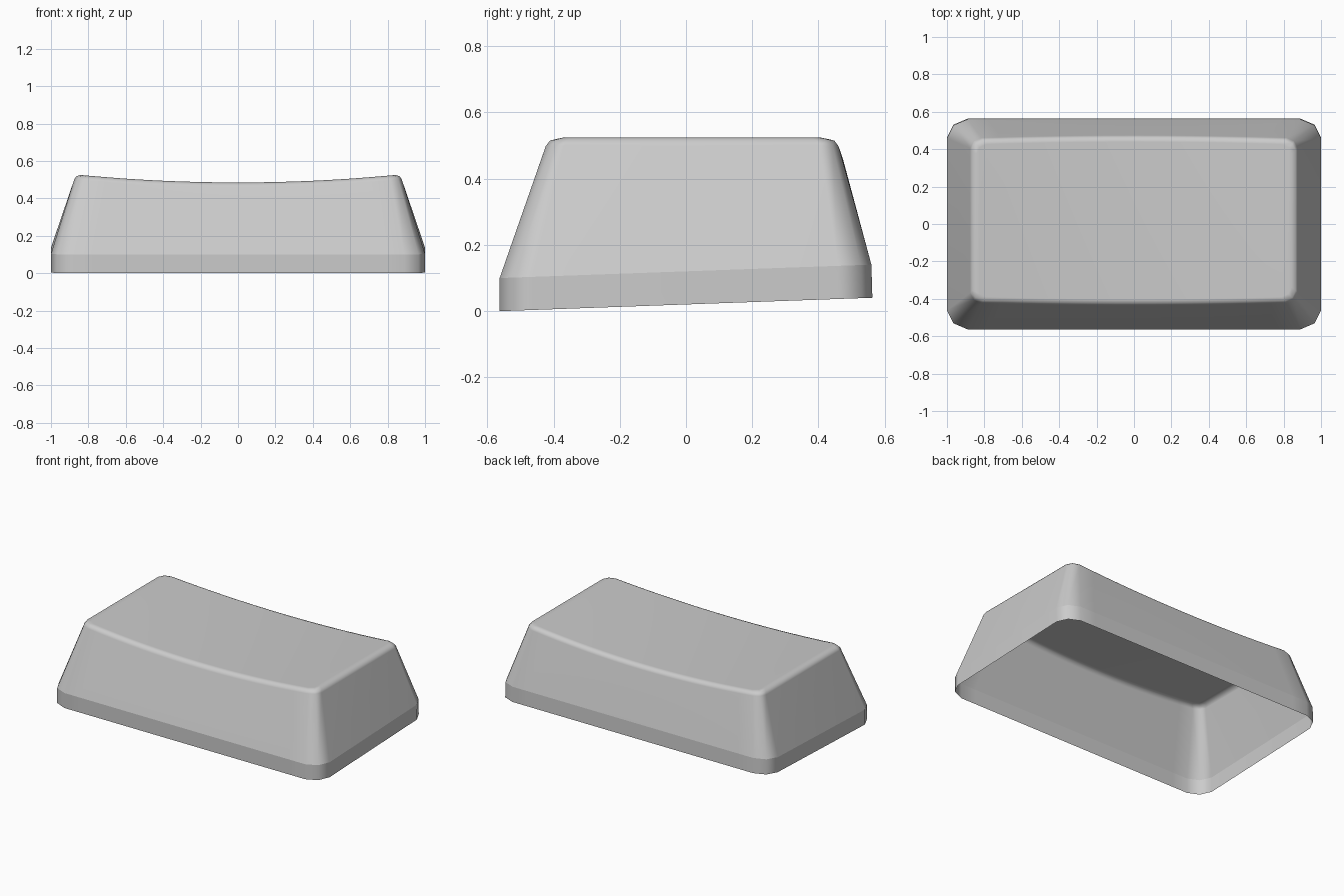
import bpy, bmesh

cube = bpy.data.objects.get("Cube")
if cube:
    bpy.data.objects.remove(cube, do_unlink=True)

SEGMENTS = 16


def dish(x):
    """Height of the scooped top."""
    return 0.485 + 0.04 * min(1, abs(x) / 0.84) ** 2


def skirt_height(base):
    return lambda x, y: base + 0.02 + 0.036 * y


def top_height(drop):
    return lambda x, y: dish(x) - drop


def ring(bm, half, front, back, corner, height, flare=0):
    """Rounded rectangle, returned as a front row and a back row of vertices."""
    mid = corner * 0.32
    span = half - corner
    columns = [(-half, corner * 0.92), (-half + mid, mid * 0.9)]
    columns += [(span * (2 * i / SEGMENTS - 1), 0) for i in range(SEGMENTS + 1)]
    columns += [(half - mid, mid * 0.9), (half, corner * 0.92)]
    rows = []
    for edge, sign in ((front, -1), (back, 1)):
        row = []
        for x, inset in columns:
            y = edge - sign * inset + sign * flare * (0.525 - dish(x))
            row.append(bm.verts.new((x, y, height(x, y))))
        rows.append(row)
    return rows


bm = bmesh.new()
# Rim, skirt, sloped wall and rounded upper edge
rings = [
    ring(bm, 1.0, -0.563, 0.563, 0.11, skirt_height(0)),
    ring(bm, 1.0, -0.563, 0.56, 0.11, skirt_height(0.10)),
    ring(bm, 0.876, -0.423, 0.46, 0.06, top_height(0.025), 0.35),
    ring(bm, 0.865, -0.41, 0.447, 0.06, top_height(0.007), 0.35),
    ring(bm, 0.843, -0.388, 0.425, 0.055, top_height(0), 0.35),
]
loops = [front + back[::-1] for front, back in rings]
for low, high in zip(loops, loops[1:]):
    for i in range(len(low)):
        j = (i + 1) % len(low)
        bm.faces.new((low[i], low[j], high[j], high[i]))

# Scooped top, strip by strip
front, back = rings[-1]
for i in range(len(front) - 1):
    bm.faces.new((front[i], front[i + 1], back[i + 1], back[i]))

# Crisp line between skirt and wall
skirt = loops[1]
for a, b in zip(skirt, skirt[1:] + skirt[:1]):
    bm.edges.get((a, b)).smooth = False
for face in bm.faces:
    face.smooth = True
bmesh.ops.recalc_face_normals(bm, faces=bm.faces)

mesh = bpy.data.meshes.new("keycap_shell")
bm.to_mesh(mesh)
bm.free()
shell = bpy.data.objects.new("keycap_shell", mesh)
bpy.context.collection.objects.link(shell)
weighted = shell.modifiers.new("even_shading", 'WEIGHTED_NORMAL')
weighted.keep_sharp = True

grey = bpy.data.materials.new("light_grey_plastic")
grey.use_nodes = True
colour = (0.6, 0.6, 0.6, 1)
grey.diffuse_color = colour
grey.node_tree.nodes["Principled BSDF"].inputs["Base Color"].default_value = colour
mesh.materials.append(grey)
